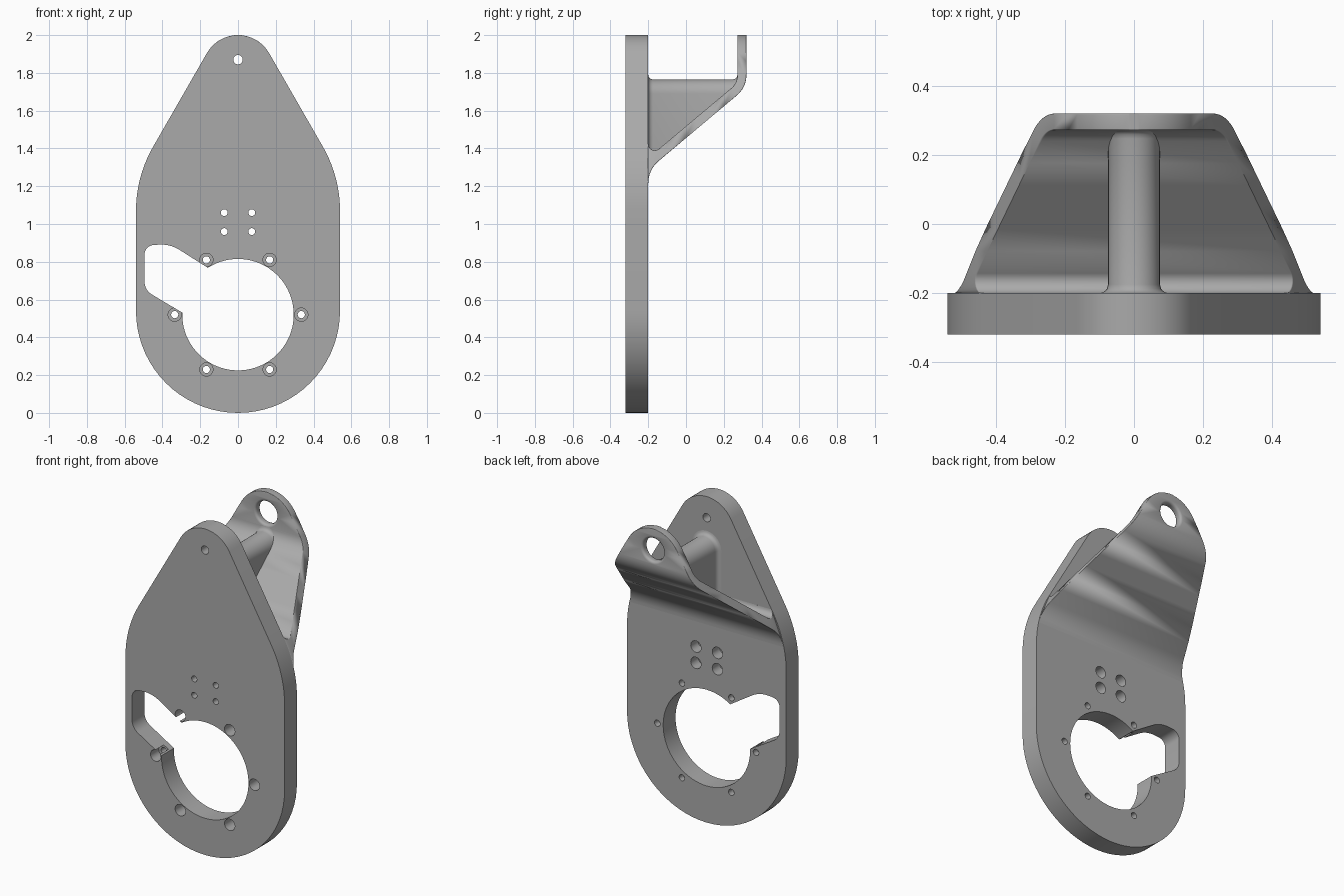
import bpy, bmesh, math
from mathutils import Vector

if "Cube" in bpy.data.objects:
    bpy.data.objects.remove(bpy.data.objects["Cube"])

BACK, FRONT = -0.2, -0.32          # plate faces along y
metal = bpy.data.materials.new("grey_metal")
metal.diffuse_color = (0.40, 0.40, 0.40, 1)
metal.use_nodes = True
metal.node_tree.nodes["Principled BSDF"].inputs["Base Color"].default_value = metal.diffuse_color


def make(name, bm):
    bmesh.ops.recalc_face_normals(bm, faces=bm.faces)
    me = bpy.data.meshes.new(name)
    bm.to_mesh(me)
    bm.free()
    ob = bpy.data.objects.new(name, me)
    bpy.context.collection.objects.link(ob)
    me.materials.append(metal)
    return ob


def activate(ob):
    bpy.ops.object.select_all(action='DESELECT')
    ob.select_set(True)
    bpy.context.view_layer.objects.active = ob


def smooth(ob, deg):
    activate(ob)
    bpy.ops.object.shade_smooth_by_angle(angle=math.radians(deg))


def loft(name, rings, bevel=None):
    """Skin closed rings of points and cap both ends."""
    bm = bmesh.new()
    rows = [[bm.verts.new(p) for p in r] for r in rings]
    n = len(rows[0])
    for a, b in zip(rows, rows[1:]):
        for i in range(n):
            j = (i + 1) % n
            bm.faces.new((a[i], a[j], b[j], b[i]))
    bm.faces.new(rows[0])
    bm.faces.new(rows[-1])
    if bevel:
        first = set(rows[0])
        long_edges = [e for e in bm.edges if not (e.verts[0] in first or e.verts[1] in first)
                      and len({id(v) for v in e.verts} & {id(v) for v in rows[-1]}) != 0]
        for a, b in zip(rows, rows[1:]):
            long_edges += [bm.edges.get((a[i], b[i])) for i in range(n)]
        bmesh.ops.bevel(bm, geom=list(set(long_edges)), offset=bevel, segments=4,
                        profile=0.5, affect='EDGES', clamp_overlap=True)
    return make(name, bm)


def prism(name, outline, y0, y1):
    return loft(name, [[(x, y, z) for x, z in outline] for y in (y0, y1)])


def lathe(x, z, profile, n=40):
    """Round cutter along y from (y, radius) pairs."""
    return loft("cutter", [[(x + r * math.cos(t), y, z + r * math.sin(t))
                            for t in (2 * math.pi * k / n for k in range(n))]
                           for y, r in profile])


def cut(ob, tool):
    activate(ob)
    m = ob.modifiers.new("cut", 'BOOLEAN')
    m.operation, m.solver, m.object = 'DIFFERENCE', 'EXACT', tool
    bpy.ops.object.modifier_apply(modifier=m.name)
    bpy.data.objects.remove(tool)


def corner(prev, p, nxt, r, n=8):
    """Points of a fillet of radius r at corner p."""
    p = Vector(p)
    a, b = (Vector(prev) - p).normalized(), (Vector(nxt) - p).normalized()
    half = a.angle(b) / 2
    c = p + (a + b).normalized() * (r / math.sin(half))
    t = r / math.tan(half)
    s, e = p + a * t - c, p + b * t - c
    w = s.angle(e)
    return [tuple(c + (s * math.sin(w * (1 - k / n)) + e * math.sin(w * k / n)) / math.sin(w))
            for k in range(n + 1)]


# Teardrop outline: round base, straight sides, shoulder arc, taper, round top
W, R, TOP = 0.54, 0.68, 0.19
SH = 1.07


def half_width(z):
    if z <= SH:
        return W
    if z <= SH + R / 2:
        return W - R + math.sqrt(R * R - (z - SH) ** 2)
    x0, z0 = W - R + R * math.cos(math.pi / 6), SH + R / 2
    x1, z1 = TOP * math.cos(math.pi / 6), 2 - TOP / 2
    if z <= z1:
        return x0 + (x1 - x0) * (z - z0) / (z1 - z0)
    return math.sqrt(max(TOP ** 2 - (z - 2 + TOP) ** 2, 0))


rad = math.radians
right = [(W * math.sin(rad(a)), W - W * math.cos(rad(a))) for a in range(5, 91, 5)]
right += [(W - R + R * math.cos(rad(a)), SH + R * math.sin(rad(a))) for a in range(0, 31, 3)]
right += [(TOP * math.cos(rad(a)), 2 - TOP + TOP * math.sin(rad(a))) for a in range(30, 87, 7)]
outline = [(0, 0)] + right + [(0, 2)] + [(-x, z) for x, z in reversed(right)]
plate = prism("mounting_plate", outline, FRONT, BACK)

# Main bore and side pocket
BZ = 0.52
cut(plate, lathe(0, BZ, [(-0.4, 0.295), (-0.1, 0.295)], 80))
P = [(-0.155, 0.765), (-0.36, 0.895), (-0.495, 0.885), (-0.495, 0.65), (-0.292, 0.529), (-0.1, 0.529)]
pocket = [P[0]] + corner(P[0], P[1], P[2], 0.18) + corner(P[1], P[2], P[3], 0.05) \
    + corner(P[2], P[3], P[4], 0.08) + P[4:]
cut(plate, prism("cutter", pocket, -0.4, -0.1))

# Ring of counterbored bolt holes
for k in range(6):
    a = k * math.pi / 3
    cut(plate, lathe(0.335 * math.cos(a), BZ + 0.335 * math.sin(a),
                     [(-0.4, 0.035), (-0.24, 0.035), (-0.24, 0.019), (-0.1, 0.019)], 28))
# Four small holes, counterbored from the back
for x in (-0.073, 0.073):
    for z in (0.96, 1.06):
        cut(plate, lathe(x, z, [(-0.4, 0.018), (-0.27, 0.018), (-0.27, 0.035), (-0.1, 0.035)], 28))
cut(plate, lathe(0, 1.87, [(-0.4, 0.025), (-0.1, 0.025)], 28))
smooth(plate, 30)

# Bent flange: outer and inner side profiles (y, z) with matching stations
SLOPE = math.tan(rad(40))


def side_profile(y_tab, z_root, r_root, r_bend, root_prev):
    root = (BACK, z_root)
    bend = (y_tab, z_root + SLOPE * (y_tab - BACK))
    low = corner(root_prev, root, bend, r_root)
    high = corner(root, bend, (y_tab, 2), r_bend)
    a, b = Vector(low[-1]), Vector(high[0])
    mid = [tuple(a.lerp(b, k / 6)) for k in range(1, 6)]
    zs = [1.86, 2 - TOP / 2] + [2 - TOP + TOP * math.sin(rad(d)) for d in (38, 46, 54, 62, 69, 75, 80)]
    return [(BACK - 0.03, low[0][1])] + low + mid + high + [(y_tab, z) for z in zs]


outer = side_profile(0.32, 1.287, 0.155, 0.14, (BACK, 1))
inner = side_profile(0.272, 1.350, 0.035, 0.09, (BACK, 2))
rings = []
for (yo, zo), (yi, zi) in zip(outer, inner):
    wo, wi = half_width(zo), half_width(zi)
    rings.append([(-wo, yo, zo), (wo, yo, zo), (wi, yi, zi), (-wi, yi, zi)])
# close the round top almost flat
rings.append([(-0.012, 0.32, 2), (0.012, 0.32, 2), (0.012, 0.272, 2), (-0.012, 0.272, 2)])
flange = loft("bent_flange", rings, 0.016)
# Eye hole with softened rim
rim = [(0.2, 0.085)]
rim += [(0.272 + 0.015 * (1 - math.cos(rad(d))), 0.085 - 0.015 * math.sin(rad(d))) for d in (0, 30, 60, 90)]
rim += [(0.592 - y, r) for y, r in reversed(rim)]
cut(flange, lathe(0, 1.87, rim))
smooth(flange, 40)

# Round-topped rib between plate and flange, flared into both ends
Y0, Y1, F = BACK, 0.272, 0.025
steps = [(F * (1 - math.cos(rad(d))), F * (1 - math.sin(rad(d)))) for d in (0, 20, 40, 60, 90)]
stations = [(Y0 - 0.01, F)] + [(Y0 + s, f) for s, f in steps]
stations += [(Y1 - s, f) for s, f in reversed(steps)]
rings = []
for y, f in stations:
    r = 0.075 + f
    zb = min(1.287 + SLOPE * (y - BACK) + 0.03, 1.688)
    rings.append([(r, y, zb)] + [(r * math.cos(rad(a)), y, 1.69 + r * math.sin(rad(a)))
                                 for a in range(0, 181, 10)] + [(-r, y, zb)])
rib = loft("support_rib", rings)
smooth(rib, 40)
